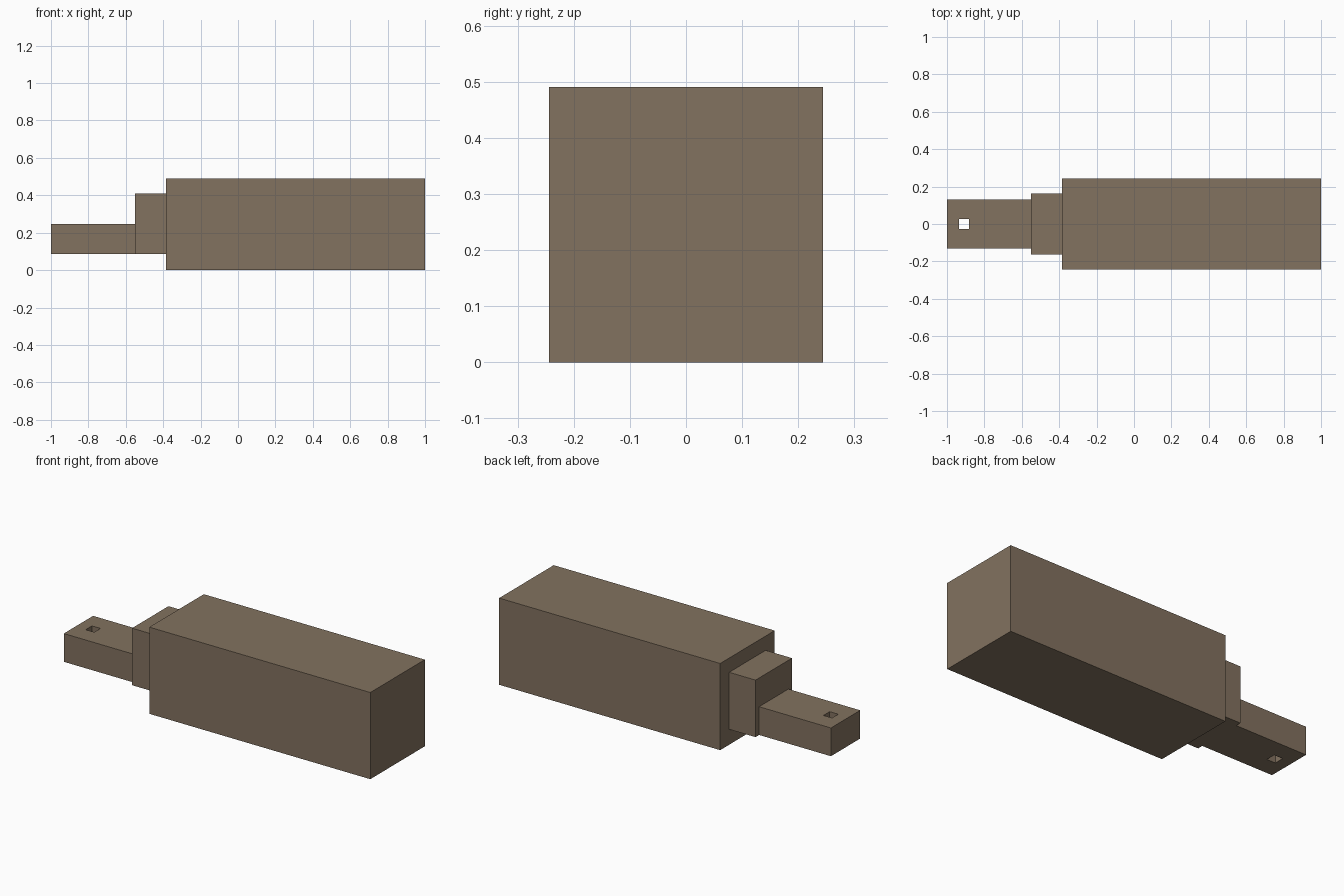
import bpy, bmesh

if "Cube" in bpy.data.objects:
    bpy.data.objects.remove(bpy.data.objects["Cube"])

brown = bpy.data.materials.new("dull brown")
brown.diffuse_color = (0.225, 0.168, 0.115, 1)
brown.use_nodes = True
brown.node_tree.nodes["Principled BSDF"].inputs["Base Color"].default_value = brown.diffuse_color


def finish(name, bm):
    bmesh.ops.recalc_face_normals(bm, faces=bm.faces)
    mesh = bpy.data.meshes.new(name)
    bm.to_mesh(mesh)
    bm.free()
    mesh.materials.append(brown)
    obj = bpy.data.objects.new(name, mesh)
    bpy.context.collection.objects.link(obj)
    return obj


def corners(bm, x0, x1, half_y, z):
    return [bm.verts.new((x, y, z)) for x, y in
            ((x0, -half_y), (x1, -half_y), (x1, half_y), (x0, half_y))]


def walls(bm, low, high):
    for i in range(4):
        j = (i + 1) % 4
        bm.faces.new((low[i], low[j], high[j], high[i]))


def block(name, x0, x1, half_y, z0, z1, hole=None):
    """Box, optionally pierced vertically by a rectangular hole (x0, x1, half_y)."""
    bm = bmesh.new()
    low, high = (corners(bm, x0, x1, half_y, z) for z in (z0, z1))
    walls(bm, low, high)
    if hole:
        hole_low, hole_high = (corners(bm, *hole, z) for z in (z0, z1))
        walls(bm, hole_low, hole_high)
        walls(bm, low, hole_low)      # bottom face around the hole
        walls(bm, high, hole_high)    # top face around the hole
    else:
        bm.faces.new(low)
        bm.faces.new(high)
    return finish(name, bm)


# Large body
block("main_body", -0.385, 1.0, 0.244, 0.0, 0.491)
# Stepped collar
block("collar", -0.55, -0.385, 0.163, 0.087, 0.41)
# Flat tongue with a square through hole near its tip
block("tongue", -1.0, -0.55, 0.131, 0.087, 0.247, hole=(-0.935, -0.881, 0.028))
